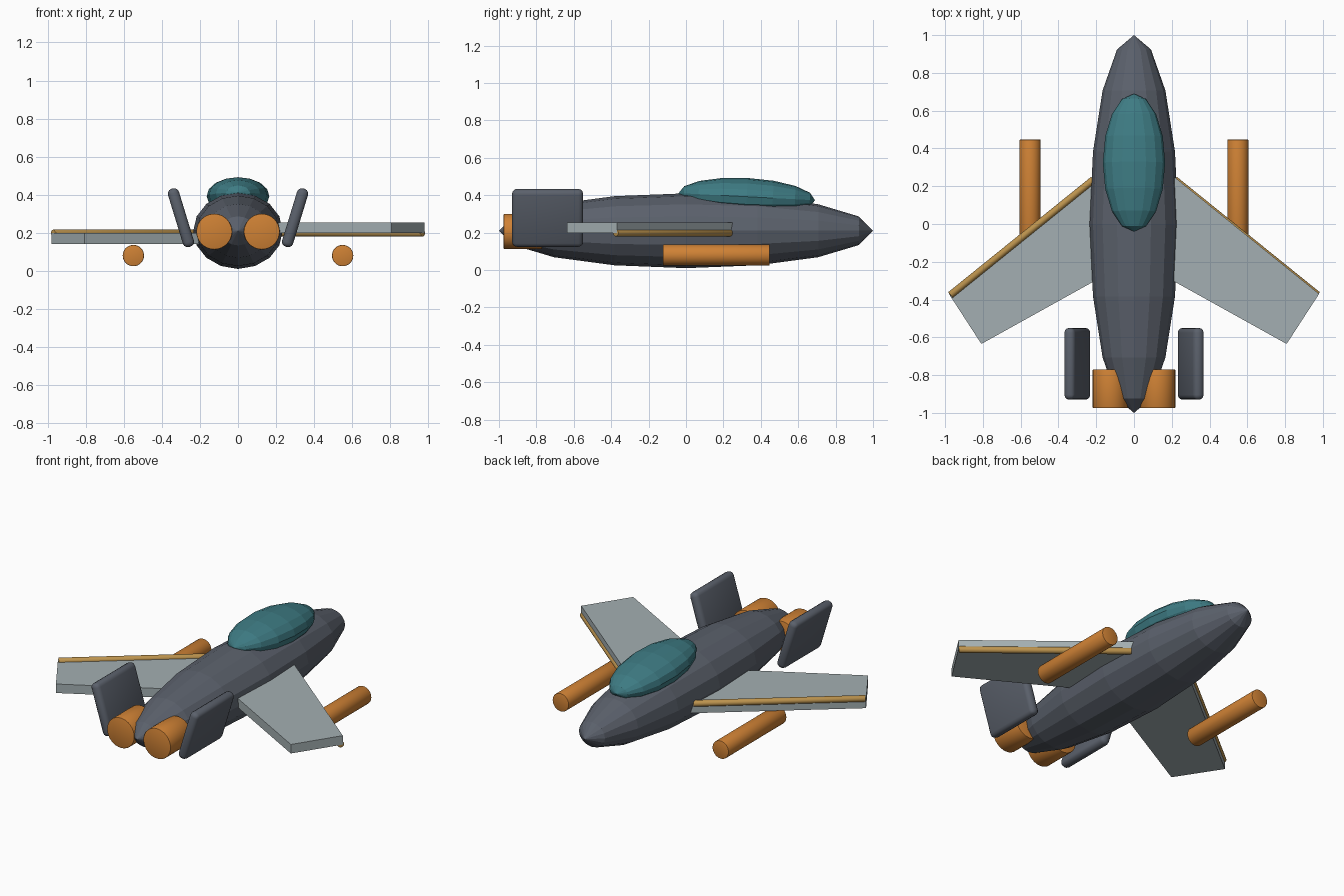
import bpy, bmesh, math
from mathutils import Vector, Matrix

if "Cube" in bpy.data.objects:
    bpy.data.objects.remove(bpy.data.objects["Cube"])


def material(name, rgb):
    m = bpy.data.materials.new(name)
    m.diffuse_color = (*rgb, 1)
    m.use_nodes = True
    m.node_tree.nodes["Principled BSDF"].inputs["Base Color"].default_value = m.diffuse_color
    return m


HULL = material("slate grey", (0.105, 0.12, 0.15))
GLASS = material("teal", (0.048, 0.20, 0.23))
WING = material("pale grey", (0.37, 0.43, 0.445))
ORANGE = material("orange", (0.62, 0.22, 0.035))
GOLD = material("gold", (0.50, 0.29, 0.075))


def finish(bm, name, mat, smooth=False):
    bmesh.ops.recalc_face_normals(bm, faces=bm.faces)
    mesh = bpy.data.meshes.new(name)
    bm.to_mesh(mesh)
    bm.free()
    mesh.materials.append(mat)
    ob = bpy.data.objects.new(name, mesh)
    bpy.context.collection.objects.link(ob)
    if smooth:
        bpy.ops.object.select_all(action='DESELECT')
        ob.select_set(True)
        bpy.context.view_layer.objects.active = ob
        bpy.ops.object.shade_smooth_by_angle(angle=math.radians(35))
    return ob


def ellipsoid(name, center, radii, tilt, mat):
    # faceted ellipsoid with its poles on the long y axis
    bm = bmesh.new()
    bmesh.ops.create_uvsphere(bm, u_segments=16, v_segments=8, radius=1)
    bm.transform(Matrix.Translation(center) @ Matrix.Rotation(math.radians(tilt), 4, 'X')
                 @ Matrix.Diagonal((*radii, 1)) @ Matrix.Rotation(math.radians(-90), 4, 'X'))
    return finish(bm, name, mat)


def tube(name, a, b, r, mat, bevel=0.004, sides=32):
    # solid round bar from a to b with softened rims
    a, b = Vector(a), Vector(b)
    bm = bmesh.new()
    bmesh.ops.create_cone(bm, cap_ends=True, segments=sides, radius1=r, radius2=r,
                          depth=(b - a).length)
    rims = [e for e in bm.edges if abs(e.verts[0].co.z - e.verts[1].co.z) < 1e-5]
    bmesh.ops.bevel(bm, geom=rims, offset=bevel, segments=2, profile=0.5, affect='EDGES')
    bm.transform(Matrix.Translation((a + b) / 2)
                 @ (b - a).to_track_quat('Z', 'Y').to_matrix().to_4x4())
    return finish(bm, name, mat, True)


# Body and canopy
ellipsoid("fuselage", (0, 0, 0.21), (0.235, 1.0, 0.20), 0, HULL)
ellipsoid("canopy", (0, 0.325, 0.392), (0.165, 0.365, 0.10), -3, GLASS)

for side, s in (("left", -1), ("right", 1)):
    # Swept wing plate, thickened down on the left and up on the right
    bm = bmesh.new()
    outline = [(0.20, 0.26), (0.98, -0.37), (0.808, -0.635), (0.20, -0.297)]
    face = bm.faces.new([bm.verts.new((s * x, y, 0.198)) for x, y in outline])
    ext = bmesh.ops.extrude_face_region(bm, geom=[face])
    top = [v for v in ext["geom"] if isinstance(v, bmesh.types.BMVert)]
    bmesh.ops.translate(bm, verts=top, vec=(0, 0, s * 0.056))
    finish(bm, side + "_wing", WING)

    # Leading edge spar
    tube(side + "_wing_spar", (s * 0.215, 0.235, 0.198), (s * 0.972, -0.376, 0.198),
         0.019, GOLD, 0.003, 16)

    # Underwing pod and engine nozzle
    tube(side + "_pod", (s * 0.55, -0.123, 0.08), (s * 0.55, 0.447, 0.08), 0.056, ORANGE)
    tube(side + "_engine", (s * 0.125, -0.975, 0.206), (s * 0.125, -0.77, 0.206), 0.094, ORANGE)

    # Canted tail fin with rounded edges
    bm = bmesh.new()
    bmesh.ops.create_cube(bm, size=1)
    bm.transform(Matrix.Diagonal((0.06, 0.38, 0.32, 1)))
    bmesh.ops.bevel(bm, geom=bm.edges[:], offset=0.026, segments=3, profile=0.5, affect='EDGES')
    bm.transform(Matrix.Translation((s * 0.30, -0.74, 0.279))
                 @ Matrix.Rotation(s * math.radians(17), 4, 'Y'))
    finish(bm, side + "_tail_fin", HULL, True)
